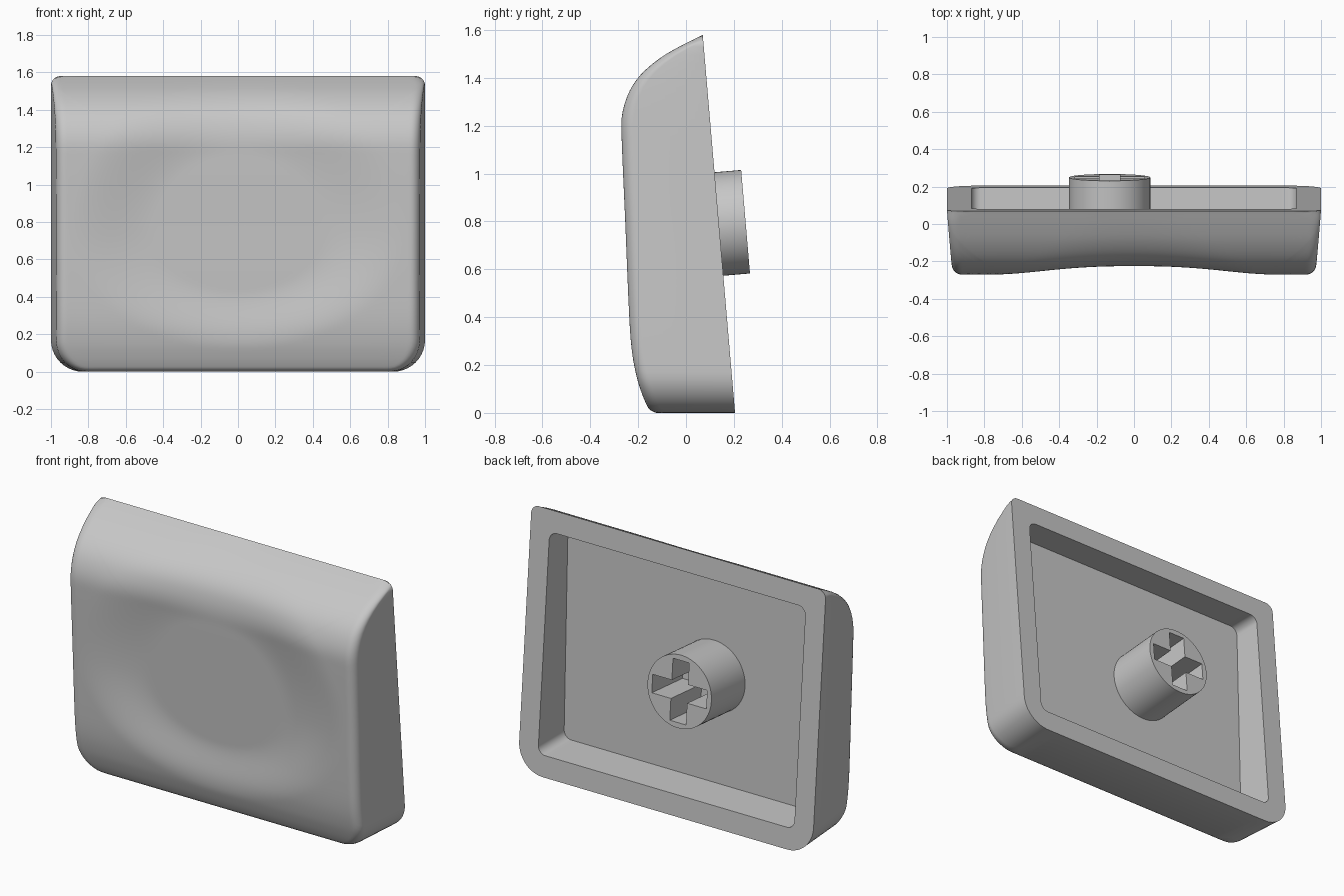
import bpy, bmesh, math
from mathutils import Vector, Matrix

if "Cube" in bpy.data.objects:
    bpy.data.objects.remove(bpy.data.objects["Cube"])

H = 1.58                       # overall height
TILT = math.atan(0.135 / H)    # lean of the open back
RB, RT = 0.17, 0.05            # bottom and top corner radii

grey = bpy.data.materials.new("light grey")
grey.diffuse_color = (0.575, 0.575, 0.575, 1)
grey.use_nodes = True
grey.node_tree.nodes["Principled BSDF"].inputs["Base Color"].default_value = grey.diffuse_color

# Front profile, (z, y) from bottom to top
PROFILE = [(0, -.125), (.012, -.15), (.035, -.165), (.08, -.184), (.15, -.206), (.25, -.225),
           (.38, -.236), (.8, -.254), (1.15, -.269), (1.23, -.269), (1.3, -.254), (1.37, -.222),
           (1.43, -.173), (1.49, -.098), (1.535, -.02), (H, .07)]


def back(z):
    return 0.205 - 0.135 * z / H


def floor(z):
    return -0.055 - 0.03 * z


def profile(z):
    """Smooth Hermite curve through the profile points."""
    p = PROFILE
    z = min(max(z, 0), H)
    i = next((k for k in range(len(p) - 1) if z <= p[k + 1][0]), len(p) - 2)

    def slope(k):
        a, b = max(k - 1, 0), min(k + 1, len(p) - 1)
        return (p[b][1] - p[a][1]) / (p[b][0] - p[a][0])
    h = p[i + 1][0] - p[i][0]
    t = (z - p[i][0]) / h
    return ((2*t**3 - 3*t*t + 1) * p[i][1] + (t**3 - 2*t*t + t) * h * slope(i)
            + (3*t*t - 2*t**3) * p[i + 1][1] + (t**3 - t*t) * h * slope(i + 1))


def half_width(z):
    if z < RB:
        return 1 - RB + math.sqrt(max(RB**2 - (RB - z)**2, 0))
    if z > H - RT:
        return 1 - RT + math.sqrt(max(RT**2 - (z - H + RT)**2, 0))
    return 1.0


def dish(x, z):
    """Depth of the shallow oval finger dish."""
    rz = 0.85 if z > 0.74 else 0.62
    t = min(max((math.hypot(x / 0.93, (z - 0.74) / rz) - 0.5) / 0.5, 0), 1)
    return 0.047 * (1 - t * t * (3 - 2 * t))


def outline(w, z0, z1, rb, rt, arc=10, side=40):
    """Rounded rectangle in x and z, always with the same point count."""
    corners = [(w - rb, z0 + rb, rb, -90), (w - rt, z1 - rt, rt, 0),
               (-w + rt, z1 - rt, rt, 90), (-w + rb, z0 + rb, rb, 180)]
    arcs = [[(cx + r * math.cos(math.radians(a + 90 * k / arc)),
              cz + r * math.sin(math.radians(a + 90 * k / arc))) for k in range(arc + 1)]
            for cx, cz, r, a in corners]
    pts = []
    for i, run in enumerate(arcs):
        pts += run
        (ax, az), (bx, bz) = run[-1], arcs[(i + 1) % 4][0]
        pts += [(ax + (bx - ax) * k / side, az + (bz - az) * k / side) for k in range(1, side)]
    return pts


def front_point(x, z):
    """Front surface: profile, dish, rounded side edges and tapered sides."""
    r = 0.05
    e = min(max(half_width(z) - abs(x), 0), r)
    y = profile(z) + dish(x, z) + r - math.sqrt(r * r - (r - e)**2)
    y = min(y, back(z))
    return (x * (1 - 0.08 * (back(z) - y)), y, z)


def finish(ob, angle):
    ob.data.materials.clear()
    ob.data.materials.append(grey)
    bpy.ops.object.select_all(action='DESELECT')
    ob.select_set(True)
    bpy.context.view_layer.objects.active = ob
    bpy.ops.object.shade_smooth_by_angle(angle=math.radians(angle))


# Cap shell: floor, cavity wall, rim, outer wall, then front rings to the centre
outer = outline(1, 0, H, RB, RT)
inner = outline(0.87, 0.13, 1.45, 0.05, 0.05)
rings = [[(x, floor(z), z) for x, z in inner],
         [(x, back(z), z) for x, z in inner],
         [(x, back(z), z) for x, z in outer]]
insets = [0, .001, .004, .009, .016, .025, .035, .047, .06] + [.08 + .02 * k for k in range(45)]
for s in insets:
    rings.append([front_point(x * (1 - s), H / 2 + (z - H / 2) * (1 - s)) for x, z in outer])

bm = bmesh.new()
loops = [[bm.verts.new(p) for p in ring] for ring in rings]
n = len(outer)
for a, b in zip(loops, loops[1:]):
    for i in range(n):
        j = (i + 1) % n
        bm.faces.new((a[i], a[j], b[j], b[i]))
bm.faces.new(loops[0])
centre = bm.verts.new(front_point(0, H / 2))
for i in range(n):
    bm.faces.new((loops[-1][i], loops[-1][(i + 1) % n], centre))
bmesh.ops.remove_doubles(bm, verts=bm.verts, dist=1e-5)
bmesh.ops.recalc_face_normals(bm, faces=bm.faces)
mesh = bpy.data.meshes.new("cap_shell")
bm.to_mesh(mesh)
bm.free()
shell = bpy.data.objects.new("cap_shell", mesh)
bpy.context.collection.objects.link(shell)
finish(shell, 35)

# Stem: round post, square to the tilted back, with a cross-shaped socket
LENGTH, DEPTH = 0.36, 0.30
frame = Matrix.Translation((-0.13, 0.249, 0.799)) @ Matrix.Rotation(TILT - math.pi / 2, 4, 'X')
bpy.ops.mesh.primitive_cylinder_add(vertices=64, radius=0.217, depth=LENGTH)
stem = bpy.context.object
stem.name = "stem"
stem.data.transform(frame @ Matrix.Translation((0, 0, -LENGTH / 2)))
stem.matrix_world = Matrix.Identity(4)
for sx, sy in ((0.37, 0.11), (0.11, 0.37)):
    bpy.ops.mesh.primitive_cube_add(size=1)
    cutter = bpy.context.object
    cutter.name = "socket_cutter"
    cutter.hide_render = True
    cutter.data.transform(frame @ Matrix.Translation((0, 0, 0.05 - DEPTH / 2))
                          @ Matrix.Diagonal((sx, sy, DEPTH + 0.1, 1)))
    mod = stem.modifiers.new("socket", 'BOOLEAN')
    mod.operation = 'DIFFERENCE'
    mod.solver = 'EXACT'
    mod.object = cutter
    bpy.context.view_layer.objects.active = stem
    bpy.ops.object.modifier_apply(modifier=mod.name)
    bpy.data.objects.remove(cutter)
finish(stem, 30)
